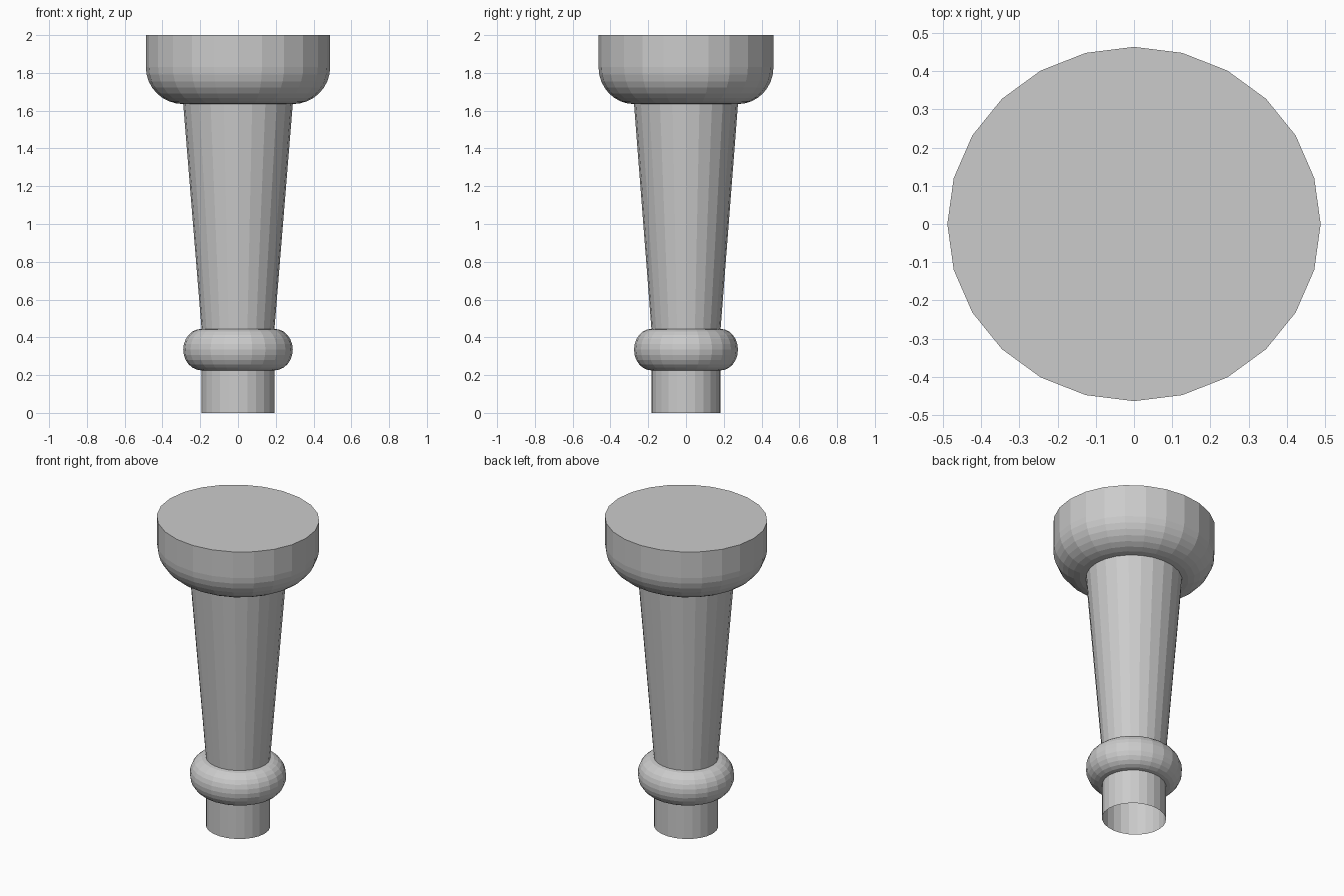
import bpy
import bmesh
from math import cos, sin, pi, tau

cube = bpy.data.objects.get("Cube")
if cube:
    bpy.data.objects.remove(cube, do_unlink=True)

SIDES = 24
DEPTH_RATIO = 0.949   # the turned shape is slightly oval
FOOT_R, WIDE_R, HEAD_R = 0.193, 0.29, 0.488
RING_LOW, RING_HIGH = 0.225, 0.445
HEAD_LOW, HEAD_SIDE, TOP = 1.635, 1.83, 2.0

grey = bpy.data.materials.new("plain grey")
grey.use_nodes = True
colour = (0.6, 0.6, 0.6, 1)
grey.diffuse_color = colour
grey.node_tree.nodes["Principled BSDF"].inputs["Base Color"].default_value = colour


def lathe(name, profile, cap_top=False):
    """Turn a (radius, height) profile, bottom to top, into a faceted shell."""
    bm = bmesh.new()
    rings = [[bm.verts.new((r * cos(tau * i / SIDES),
                            r * DEPTH_RATIO * sin(tau * i / SIDES), z))
              for i in range(SIDES)] for r, z in profile]
    for low, high in zip(rings, rings[1:]):
        for i in range(SIDES):
            j = (i + 1) % SIDES
            bm.faces.new((low[i], low[j], high[j], high[i]))
    if cap_top:
        bm.faces.new(rings[-1])
    mesh = bpy.data.meshes.new(name)
    bm.to_mesh(mesh)
    bm.free()
    mesh.materials.append(grey)
    obj = bpy.data.objects.new(name, mesh)
    bpy.context.collection.objects.link(obj)
    return obj


def arc(r, z, width, height, start, end, steps):
    """Points along part of an ellipse centred on (r, z)."""
    angles = [start + (end - start) * i / steps for i in range(steps + 1)]
    return [(r + width * cos(a), z + height * sin(a)) for a in angles]


# Straight foot, open underneath
lathe("foot", [(FOOT_R, 0), (FOOT_R, RING_LOW)])

# Rounded collar
lathe("collar_ring", arc(FOOT_R, (RING_LOW + RING_HIGH) / 2, WIDE_R - FOOT_R,
                         (RING_HIGH - RING_LOW) / 2, -pi / 2, pi / 2, 12))

# Tapered shaft
lathe("tapered_shaft", [(FOOT_R, RING_HIGH), (WIDE_R, HEAD_LOW)])

# Head with a rounded underside and a flat top
underside = arc(WIDE_R, HEAD_SIDE, HEAD_R - WIDE_R, HEAD_SIDE - HEAD_LOW,
                -pi / 2, 0, 8)
lathe("head", underside + [(HEAD_R, TOP)], cap_top=True)
